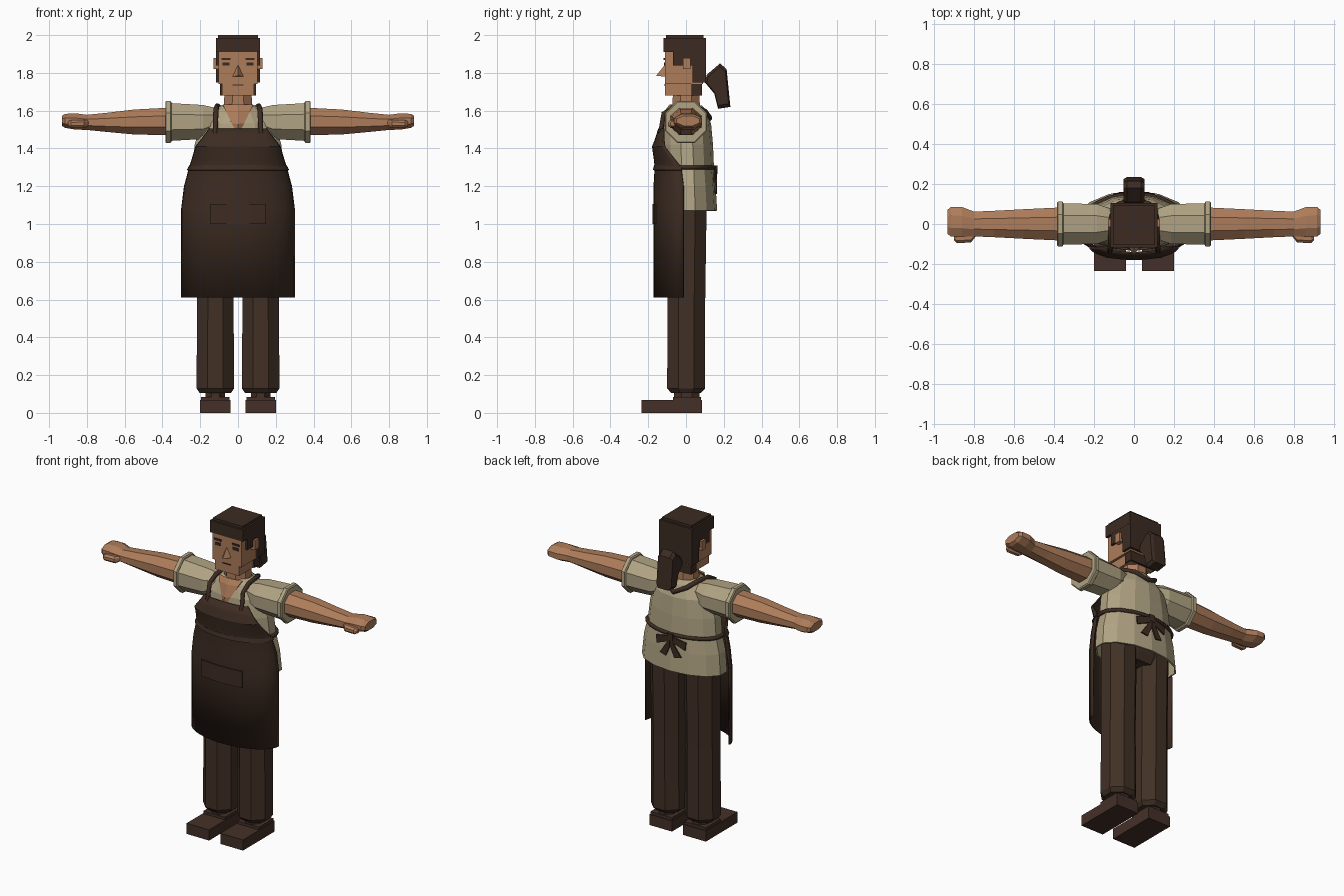
import bpy, bmesh, math
from mathutils import Vector

cube = bpy.data.objects.get("Cube")
if cube:
    bpy.data.objects.remove(cube, do_unlink=True)


def material(name, *rgb):
    lin = [((c / 255 + 0.055) / 1.055) ** 2.4 for c in rgb] + [1]
    m = bpy.data.materials.new(name)
    m.use_nodes = True
    m.diffuse_color = lin
    m.node_tree.nodes["Principled BSDF"].inputs["Base Color"].default_value = lin
    return m


SKIN = material("skin", 174, 124, 90)
SHIRT = material("linen shirt", 176, 163, 131)
APRON = material("apron brown", 61, 44, 34)
PANTS = material("trouser brown", 65, 48, 37)
HAIR = material("hair brown", 60, 43, 34)
SHOE = material("shoe leather", 68, 48, 39)


def make(name, verts, faces, mat, thick=0):
    mesh = bpy.data.meshes.new(name)
    mesh.from_pydata(verts, [], faces)
    bm = bmesh.new()
    bm.from_mesh(mesh)
    bmesh.ops.recalc_face_normals(bm, faces=bm.faces)
    bm.to_mesh(mesh)
    bm.free()
    mesh.materials.append(mat)
    ob = bpy.data.objects.new(name, mesh)
    bpy.context.collection.objects.link(ob)
    if thick:
        mod = ob.modifiers.new("thickness", "SOLIDIFY")
        mod.thickness = thick
        mod.offset = 0
    return ob


def skin_rows(name, rows, mat, closed=True, caps=True, thick=0):
    """Bridge equal rows of points into one surface."""
    n = len(rows[0])
    faces = []
    for r in range(len(rows) - 1):
        for i in range(n if closed else n - 1):
            j = (i + 1) % n
            faces.append((r * n + i, r * n + j, (r + 1) * n + j, (r + 1) * n + i))
    if closed and caps:
        faces += [tuple(range(n)), tuple(range((len(rows) - 1) * n, len(rows) * n))]
    return make(name, [p for row in rows for p in row], faces, mat, thick)


def circle(n, a, b, shift=0.5):
    return [(a * math.cos((i + shift) * math.tau / n), b * math.sin((i + shift) * math.tau / n))
            for i in range(n)]


def box(name, lo, hi, mat, bevel=0):
    v = [(x, y, z) for x in (lo[0], hi[0]) for y in (lo[1], hi[1]) for z in (lo[2], hi[2])]
    f = [(0, 1, 3, 2), (4, 6, 7, 5), (0, 4, 5, 1), (2, 3, 7, 6), (0, 2, 6, 4), (1, 5, 7, 3)]
    ob = make(name, v, f, mat)
    if bevel:
        mod = ob.modifiers.new("bevel", "BEVEL")
        mod.width, mod.segments = bevel, 1
    return ob


def upright(name, rings, mat, n=8, **kw):
    """Rings: z, centre x, half width, front y, back y."""
    return skin_rows(name, [[(cx + u, (f + b) / 2 + v, z) for u, v in circle(n, w, (b - f) / 2)]
                            for z, cx, w, f, b in rings], mat, **kw)


def sideways(name, s, rings, mat, **kw):
    """Rings: x, centre y, centre z, half depth, half height; s is the side."""
    k = 1 / math.cos(math.pi / 8)
    return skin_rows(name, [[(s * x, cy + u, cz + v) for u, v in circle(8, ry * k, rz * k)]
                            for x, cy, cz, ry, rz in rings], mat, **kw)


def cord(name, points, radius, mat):
    cu = bpy.data.curves.new(name, "CURVE")
    cu.dimensions = "3D"
    cu.bevel_depth, cu.bevel_resolution, cu.use_fill_caps = radius, 1, True
    sp = cu.splines.new("POLY")
    sp.points.add(len(points) - 1)
    for p, q in zip(sp.points, points):
        p.co = (*q, 1)
    cu.materials.append(mat)
    ob = bpy.data.objects.new(name, cu)
    bpy.context.collection.objects.link(ob)


# Shirt body, open at the hem
upright("shirt_body", [(1.07, 0, .28, -.13, .16), (1.2, 0, .268, -.13, .152), (1.3, 0, .243, -.125, .143),
                       (1.42, 0, .23, -.13, .138), (1.53, 0, .2, -.12, .128), (1.6, 0, .13, -.095, .1),
                       (1.625, 0, .085, -.07, .08)], SHIRT, n=14, caps=False, thick=.01)

# Neck and open collar
upright("neck", [(1.55, 0, .082, -.08, .085), (1.7, 0, .078, -.075, .075)], SKIN)
collar = [(1.63, .08, -.084), (1.6, .066, -.106), (1.53, .03, -.132), (1.48, .003, -.145)]
skin_rows("collar_opening", [[(-w, y + .015, z), (0, y, z), (w, y + .015, z)] for z, w, y in collar],
          SKIN, closed=False, thick=.009)

# Head and face
box("head", (-.102, -.112, 1.74), (.102, .09, 1.93), SKIN)
box("jaw", (-.086, -.112, 1.68), (.086, .07, 1.745), SKIN)
make("nose", [(-.03, -.11, 1.78), (.03, -.11, 1.78), (0, -.158, 1.785), (0, -.11, 1.845)],
     [(0, 1, 2), (0, 2, 3), (1, 3, 2), (0, 3, 1)], SKIN)
box("mouth", (-.03, -.116, 1.732), (.03, -.11, 1.738), HAIR)

# Hair
box("hair_cap", (-.117, -.118, 1.91), (.117, .105, 1.985), HAIR)
box("hair_crown", (-.105, -.105, 1.98), (.105, .092, 2.0), HAIR)
box("hair_back", (-.116, .035, 1.75), (.116, .105, 1.915), HAIR)
box("hair_nape", (-.095, .03, 1.68), (.095, .085, 1.755), HAIR)
tail = [(.1, 1.75), (.11, 1.79), (.18, 1.85), (.215, 1.82), (.235, 1.62), (.17, 1.61), (.15, 1.69)]
skin_rows("ponytail", [[(x, .168 + k * (y - .168), 1.73 + k * (z - 1.73)) for y, z in tail]
                       for x, k in ((-.052, .85), (-.035, 1), (.035, 1), (.052, .85))], HAIR)

# Trouser seat
upright("trouser_seat", [(1.03, 0, .19, -.08, .09), (1.08, 0, .225, -.1, .11), (1.2, 0, .22, -.1, .11)],
        PANTS, n=12)

for s, side in ((1, "left"), (-1, "right")):
    def sbox(name, lo, hi, mat):
        xs = sorted((s * lo[0], s * hi[0]))
        return box(f"{side}_{name}", (xs[0], *lo[1:]), (xs[1], *hi[1:]), mat)

    # Facial features and side hair
    sbox("eyebrow", (.04, -.118, 1.868), (.088, -.11, 1.88), HAIR)
    sbox("eye", (.044, -.117, 1.838), (.082, -.11, 1.855), HAIR)
    sbox("sideburn", (.09, -.07, 1.838), (.116, .04, 1.915), HAIR)
    sbox("ear", (.1, -.015, 1.82), (.13, .025, 1.88), SKIN)

    # Sleeve, cuff, arm and hand
    sideways(side + "_sleeve", s, [(.1, 0, 1.555, .07, .055), (.185, 0, 1.54, .1, .09),
                                   (.36, 0, 1.54, .103, .1)], SHIRT)
    sideways(side + "_cuff", s, [(.353, 0, 1.54, .105, .105), (.358, 0, 1.54, .112, .112),
                                 (.38, 0, 1.54, .112, .112), (.385, 0, 1.54, .105, .105)], SHIRT)
    sideways(side + "_arm", s, [(.36, 0, 1.543, .083, .073), (.55, 0, 1.54, .074, .066),
                                (.7, 0, 1.538, .066, .05), (.8, 0, 1.538, .062, .04),
                                (.86, .01, 1.543, .075, .043), (.915, .011, 1.546, .074, .037),
                                (.933, .011, 1.546, .06, .026)], SKIN)
    sideways(side + "_thumb", s, [(.79, -.05, 1.535, .01, .015), (.815, -.07, 1.53, .022, .022),
                                  (.885, -.075, 1.53, .021, .02), (.9, -.07, 1.53, .012, .012)], SKIN)

    # Leg, ankle and shoe
    upright(side + "_leg", [(.105, s * .12, .09, -.085, .085), (.13, s * .12, .108, -.108, .11),
                            (.6, s * .12, .104, -.106, .11), (1.12, s * .12, .108, -.106, .118)], PANTS)
    upright(side + "_ankle", [(.06, s * .12, .055, -.07, .078), (.12, s * .12, .055, -.07, .078)], SHOE)
    sbox("shoe", (.04, -.235, 0), (.2, .085, .068), SHOE)
    sbox("shoe_heel", (.044, -.07, .06), (.196, .08, .085), SHOE)


# Apron: half-ellipse rows of z, half width, front y, side y
def apron_row(z, w, front, edge, n=16):
    return [(w * math.sin(a), edge + (front - edge) * math.cos(a), z)
            for a in (math.pi * (i / n - .5) for i in range(n + 1))]


apron_rows = [(.61, .297, -.168, -.012), (1.08, .297, -.168, -.012), (1.2, .282, -.168, -.012),
              (1.3, .255, -.162, -.025), (1.34, .242, -.166, -.055), (1.41, .222, -.176, -.11),
              (1.45, .19, -.16, -.115), (1.505, .15, -.143, -.115)]
apron = skin_rows("apron", [apron_row(*r) for r in apron_rows], APRON, closed=False, thick=.008)
bpy.context.view_layer.objects.active = apron
apron.select_set(True)
bpy.ops.object.shade_smooth_by_angle(angle=math.radians(20))
skin_rows("waist_frill", [apron_row(1.285, .268, -.172, -.02), apron_row(1.31, .25, -.165, -.03)],
          APRON, closed=False, thick=.008)
pocket = [(x, -.174 + .5 * x * x, 0) for x in (-.145, -.07, 0, .07, .145)]
skin_rows("apron_pocket", [[(x, y, z) for x, y, _ in pocket] for z in (1.0, 1.105)],
          APRON, closed=False, thick=.009)

# Neck strap over both shoulders and around the back
half = [(.12, -.135, 1.48), (.118, -.118, 1.585), (.115, -.06, 1.617), (.11, .04, 1.625), (.075, .1, 1.598)]
cord("neck_strap", half + [(0, .126, 1.56)] + [(-x, y, z) for x, y, z in reversed(half)], .014, APRON)

# Waist tie and bow
cord("waist_tie", [(.252 * math.cos(a), .008 + .14 * math.sin(a), 1.3)
                   for a in (math.radians(-15 + 15 * i) for i in range(15))], .012, APRON)
box("bow_knot", (-.02, .14, 1.265), (.02, .166, 1.31), APRON)
loop = [(0, 1.295), (.105, 1.27), (.1, 1.22), (0, 1.26)]
end = [(0, 1.28), (.035, 1.23), (.075, 1.17), (.03, 1.16), (0, 1.23)]
for s, side in ((1, "left"), (-1, "right")):
    for part, shape in (("bow_loop", loop), ("bow_end", end)):
        make(f"{side}_{part}", [(s * x, .16 - x * x, z) for x, z in shape],
             [tuple(range(len(shape)))], APRON, .009)
